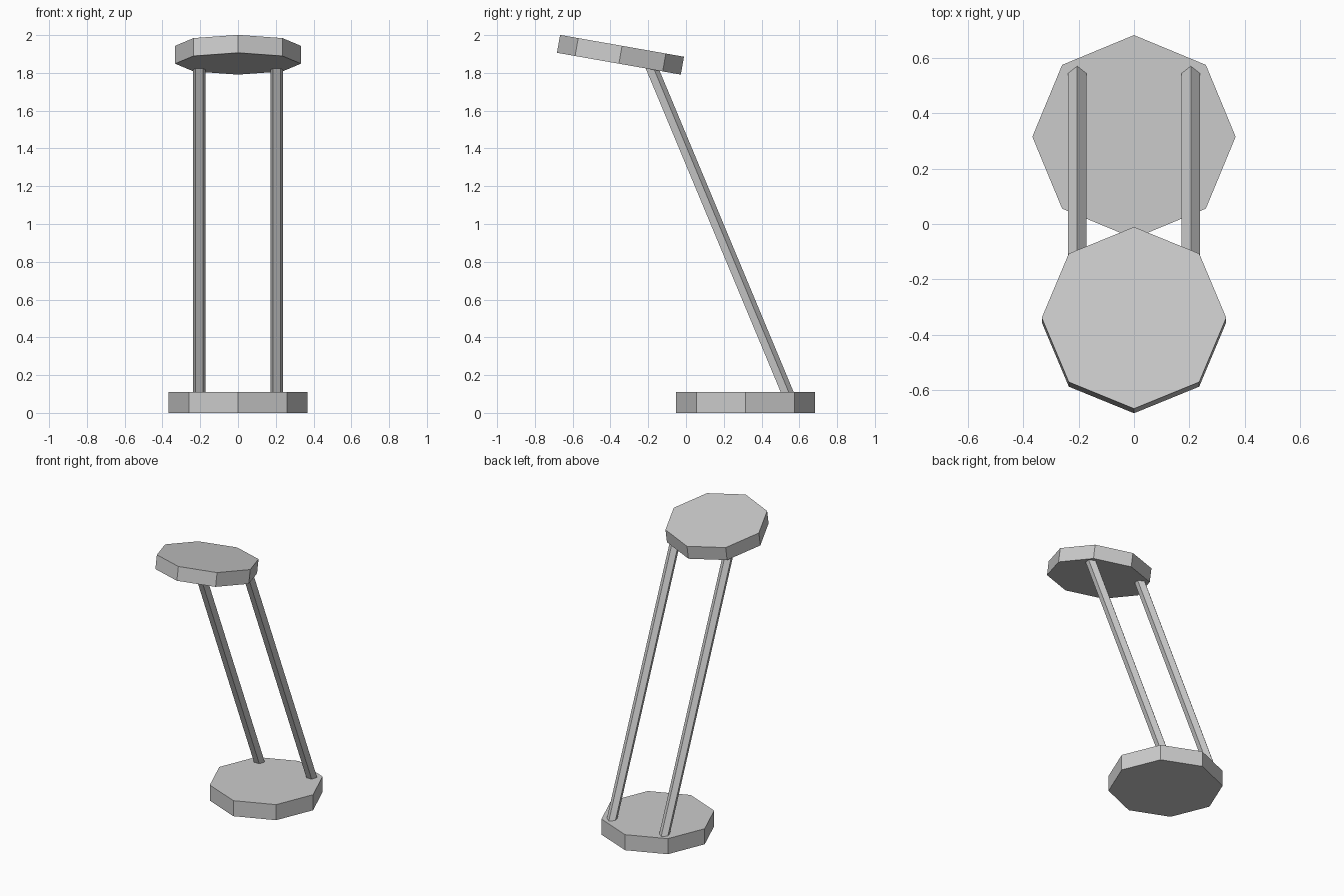
import bpy, bmesh
from math import sin, cos, tau, radians, atan2, hypot

if "Cube" in bpy.data.objects:
    bpy.data.objects.remove(bpy.data.objects["Cube"])


def prism(name, sides, radius, depth, location, tilt=0.0):
    """Flat-sided prism centred on location, one corner towards +y, tilted about x."""
    bm = bmesh.new()
    ring = [bm.verts.new((radius * sin(tau * i / sides),
                          radius * cos(tau * i / sides), -depth / 2))
            for i in range(sides)]
    base = bm.faces.new(ring)
    top = bmesh.ops.extrude_face_region(bm, geom=[base])["geom"]
    bmesh.ops.translate(bm, vec=(0, 0, depth),
                        verts=[g for g in top if isinstance(g, bmesh.types.BMVert)])
    bmesh.ops.recalc_face_normals(bm, faces=bm.faces)
    mesh = bpy.data.meshes.new(name)
    bm.to_mesh(mesh)
    bm.free()
    obj = bpy.data.objects.new(name, mesh)
    obj.location = location
    obj.rotation_euler.x = tilt
    bpy.context.collection.objects.link(obj)
    return obj


# Octagonal foot on the ground
prism("base_disc", 8, 0.367, 0.11, (0, 0.315, 0.055))

# Octagonal head, dipping towards the back
prism("top_disc", 8, 0.333, 0.096, (0, -0.347, 1.896), radians(-10))

# Pair of leaning five-sided rods, ends sunk into both discs
y0, z0, y1, z1 = 0.553, 0.06, -0.20, 1.865
for side, x in (("left", -0.205), ("right", 0.205)):
    prism(f"{side}_rod", 5, 0.035, hypot(y1 - y0, z1 - z0),
          (x, (y0 + y1) / 2, (z0 + z1) / 2), atan2(y0 - y1, z1 - z0))
